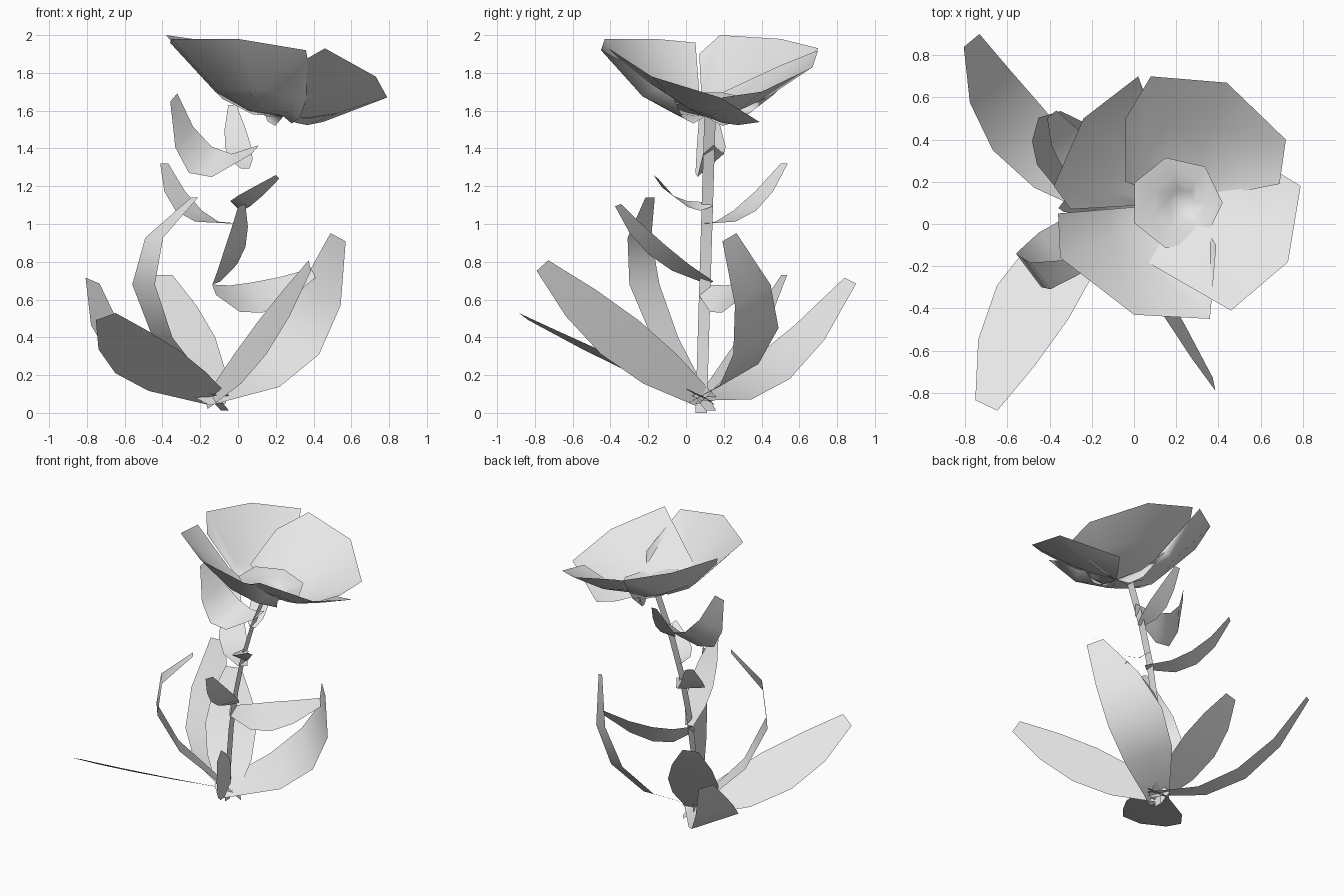
import bpy
import bmesh
from math import sin, cos, pi, tau
from mathutils import Vector

if "Cube" in bpy.data.objects:
    bpy.data.objects.remove(bpy.data.objects["Cube"], do_unlink=True)

# One pale colour for the whole plant
PALE = (0.8, 0.8, 0.8, 1)
plant_grey = bpy.data.materials.new("pale_grey")
plant_grey.use_nodes = True
plant_grey.diffuse_color = PALE
plant_grey.node_tree.nodes["Principled BSDF"].inputs["Base Color"].default_value = PALE

HEART = Vector((.24, .1, 1.57))


def loft(name, rows):
    """Skin a smooth sheet over rows of equal length."""
    bm = bmesh.new()
    grid = [[bm.verts.new(point) for point in row] for row in rows]
    for near, far in zip(grid, grid[1:]):
        for i in range(len(near) - 1):
            bm.faces.new((near[i], near[i + 1], far[i + 1], far[i]))
    bmesh.ops.remove_doubles(bm, verts=bm.verts[:], dist=0.001)
    bmesh.ops.recalc_face_normals(bm, faces=bm.faces[:])
    mesh = bpy.data.meshes.new(name)
    bm.to_mesh(mesh)
    bm.free()
    mesh.materials.append(plant_grey)
    mesh.shade_smooth()
    obj = bpy.data.objects.new(name, mesh)
    bpy.context.collection.objects.link(obj)


def stem_at(height):
    """Centre of the stem, which leans further the higher it gets."""
    return Vector((.09 * height ** 2.5 - .14, .03 * height + .08, height))


def leaf(name, height, middle, tip, half_width):
    """Bend a blade from the stem through its middle to its tip."""
    foot, middle, tip = stem_at(height), Vector(middle), Vector(tip)
    bend = middle * 2 - (foot + tip) / 2
    rows = []
    for t in (-.05, .25, .5, .75, 1):
        spine = foot * (1 - t) ** 2 + bend * (2 * t * (1 - t)) + tip * t ** 2
        side = Vector(half_width) * sin(pi * (.15 + .75 * t))
        rows.append((spine - side, spine, spine + side))
    loft(name, rows)


def petal(name, sag, rim):
    """Fan a cupped petal from the flower heart out to its rim."""
    rim = [Vector(point) for point in rim]
    rows = []
    for reach in (0, .3, .6, 1):
        drop = Vector((0, 0, sag * sin(pi * reach)))
        rows.append([HEART.lerp(point, reach) - drop for point in rim])
    loft(name, rows)


# Stem: a thin leaning ribbon
edge = Vector((0, .03, 0))
joints = [stem_at(HEART.z * step / 6) for step in range(7)]
loft("stem", [(joint - edge, joint + edge) for joint in joints])

# Large leaves growing from the root
ROOT = .08
leaf("back_right_root_leaf", ROOT, (-.55, .45, .23), (-.77, .87, .7), (-.12, -.1, .05))
leaf("front_right_root_leaf", ROOT, (-.48, -.37, .27), (-.7, -.86, .51), (-.17, .08, -.06))
leaf("front_left_root_leaf", ROOT, (.13, -.35, .4), (.38, -.76, .78), (.02, -.1, -.09))
leaf("back_left_root_leaf", ROOT, (.3, .37, .38), (.53, .23, .93), (.13, -.12, -.07))
leaf("curling_root_leaf", ROOT, (-.5, -.22, .68), (-.23, -.19, 1.14), (.06, -.08, 0))
leaf("back_root_leaf", ROOT, (-.29, .33, .4), (-.4, .52, .73), (-.17, -.05, 0))

# Smaller leaves spiralling up the stem
leaf("lowest_stem_leaf", .64, (.1, .24, .61), (.4, .38, .74), (.03, -.05, -.08))
leaf("low_front_stem_leaf", .7, (-.02, -.15, .86), (.02, -.36, 1.1), (.06, .05, .02))
leaf("middle_back_stem_leaf", 1, (-.26, .31, 1.07), (-.39, .52, 1.32), (-.07, -.06, 0))
leaf("middle_front_stem_leaf", 1.1, (.03, -.03, 1.12), (.21, -.16, 1.25), (-.03, -.04, .03))
leaf("high_right_stem_leaf", 1.37, (-.2, .13, 1.34), (-.34, .1, 1.67), (-.06, -.08, -.07))
leaf("high_back_stem_leaf", 1.3, (0, .25, 1.41), (-.03, .41, 1.63), (-.07, 0, 0))

# Flower: four broad cupped petals and a small inner one
petal("front_petal", .11, [(-.36, .05, 1.96), (-.35, -.16, 1.98), (0, -.43, 1.98),
                           (.36, -.45, 1.92), (.39, -.1, 1.74)])
petal("right_petal", .11, [(-.3, .07, 1.9), (-.38, .18, 2), (-.24, .5, 1.98),
                           (.02, .7, 1.93), (.1, .4, 1.7)])
petal("back_petal", .05, [(-.04, .2, 1.7), (-.04, .5, 1.84), (.08, .7, 1.92),
                          (.44, .67, 1.83), (.72, .4, 1.7), (.69, .19, 1.67)])
petal("left_petal", .03, [(.06, -.18, 1.7), (.46, -.41, 1.93), (.73, -.18, 1.78),
                          (.79, .18, 1.67), (.45, .39, 1.54)])
turns = [tau * step / 7 for step in range(8)]
petal("inner_petal", -.02, [(.2 + .22 * cos(a), .1 + .22 * sin(a), 1.66 - .04 * cos(a))
                            for a in turns])
